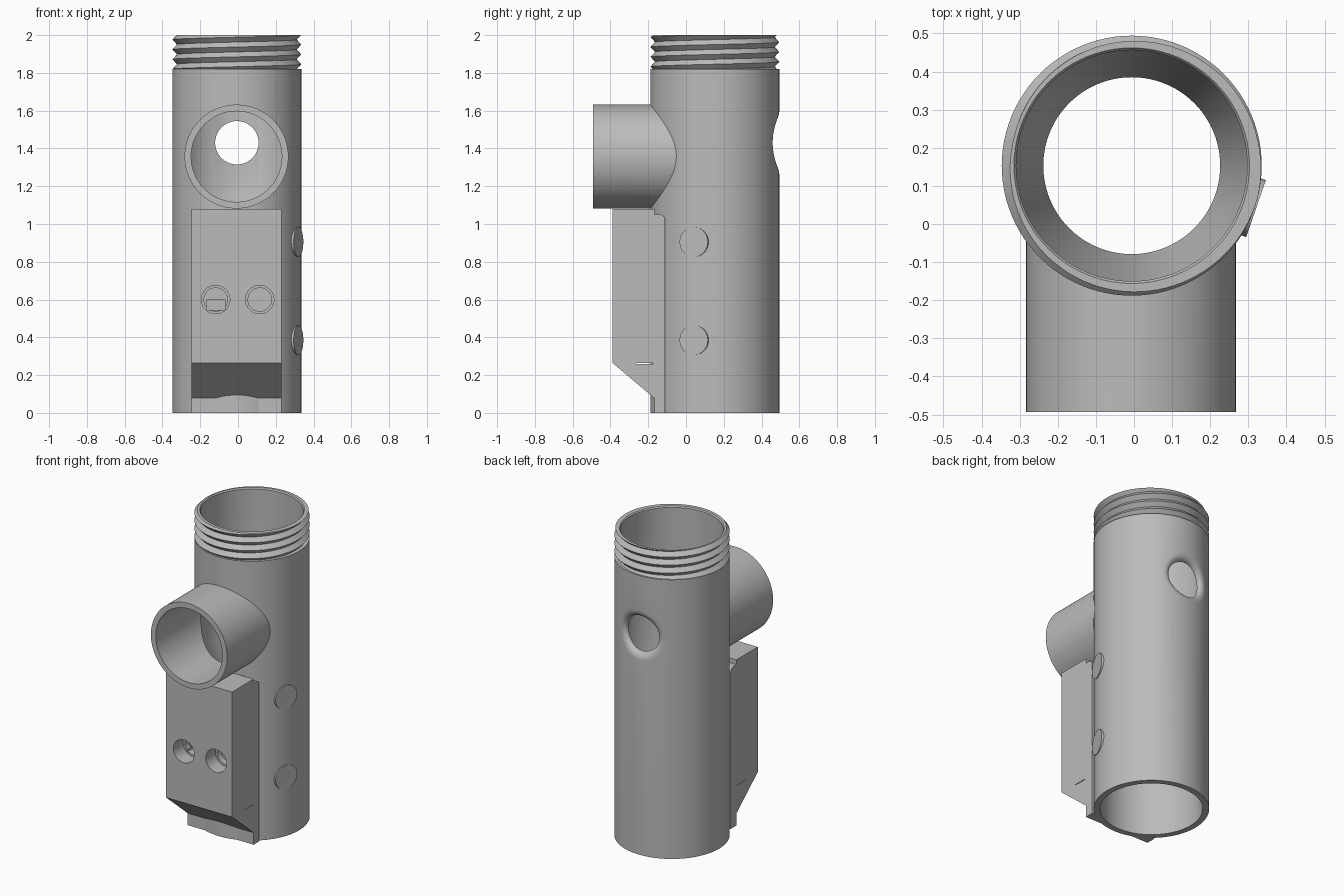
import bpy, bmesh, math
from mathutils import Matrix, Vector

if "Cube" in bpy.data.objects:
    bpy.data.objects.remove(bpy.data.objects["Cube"])

CX, CY, R, BORE = -0.006, 0.153, 0.341, 0.303   # main tube axis and radii
PX, PZ = -0.008, 1.357                          # side pipe axis
HZ = 1.43                                       # rear hole height
SEG = 96

grey = bpy.data.materials.new("plain grey")
grey.diffuse_color = (0.5, 0.5, 0.5, 1)
grey.use_nodes = True
grey.node_tree.nodes["Principled BSDF"].inputs["Base Color"].default_value = grey.diffuse_color


def finish(name, bm):
    bmesh.ops.remove_doubles(bm, verts=bm.verts, dist=1e-5)
    bmesh.ops.recalc_face_normals(bm, faces=bm.faces)
    me = bpy.data.meshes.new(name)
    bm.to_mesh(me)
    bm.free()
    me.materials.append(grey)
    ob = bpy.data.objects.new(name, me)
    bpy.context.collection.objects.link(ob)
    return ob


def loft(name, rings, loop=False):
    """Skin rings of points; cap the ends, or join last ring to first."""
    bm = bmesh.new()
    vs = [[bm.verts.new(p) for p in ring] for ring in rings]
    n = len(vs[0])
    pairs = list(zip(vs, vs[1:])) + ([(vs[-1], vs[0])] if loop else [])
    for a, b in pairs:
        for i in range(n):
            j = (i + 1) % n
            bm.faces.new((a[i], a[j], b[j], b[i]))
    if not loop:
        bm.faces.new(vs[0])
        bm.faces.new(vs[-1])
    return finish(name, bm)


def circle(r, z, n=SEG, m=Matrix()):
    return [m @ Vector((r * math.cos(2 * math.pi * i / n), r * math.sin(2 * math.pi * i / n), z))
            for i in range(n)]


def lathe(name, profile, m, n=SEG, loop=False):
    return loft(name, [circle(r, z, n, m) for r, z in profile], loop)


def extrude_x(name, pts, x0, x1):
    return loft(name, [[(x, y, z) for y, z in pts] for x in (x0, x1)])


def cut(ob, *cutters):
    for c in cutters:
        mod = ob.modifiers.new("cut", 'BOOLEAN')
        mod.operation, mod.solver, mod.object = 'DIFFERENCE', 'EXACT', c
        bpy.context.view_layer.objects.active = ob
        bpy.ops.object.modifier_apply(modifier=mod.name)


axis = Matrix.Translation((CX, CY, 0))


def along_y(x, z):
    """Local z runs along +y, through (x, z)."""
    return Matrix.Translation((x, 0, z)) @ Matrix.Rotation(-math.pi / 2, 4, 'X')


# cutters
pipe_bore = lathe("pipe_bore_cutter", [(0.24, -0.6), (0.24, CY)], along_y(PX, PZ))
core = lathe("core_cutter", [(0.322, -0.1), (0.322, 2.1)], axis)


def saddle_ring(r, depth):
    """Ring round the rear hole that follows the tube surface."""
    pts = []
    for i in range(64):
        a = 2 * math.pi * i / 64
        x = r * math.cos(a)
        pts.append((CX + x, CY + math.sqrt(R * R - x * x) - depth, HZ + r * math.sin(a)))
    return pts


flare = [(0.115 + 0.05 * (1 - math.cos(t)), 0.038 * (1 - math.sin(t)))
         for t in [math.pi / 2 * k / 6 for k in range(7)]]
rear_hole = loft("rear_hole_cutter", [saddle_ring(r, d) for r, d in
                                      [(0.115, 0.15)] + flare + [(0.167, -0.06)]])

# main tube with a narrowed throat
tube = lathe("main_tube", [(R, 0), (R, 1.82), (BORE, 1.82), (BORE, 1.05), (0.232, 0.9),
                           (0.232, 0.8), (BORE, 0.65), (BORE, 0)], axis, loop=True)
cut(tube, pipe_bore, rear_hole)

# threaded neck: helical ridge clipped to the neck height
Z0, Z1, PITCH, ROOT = 1.82, 2.0, 0.052, 0.317


def ridge_point(k, i):
    turn = i / SEG
    z = min(max(Z0 + PITCH * (k / 2 + turn - 1.5), Z0), Z1)
    phase = ((z - Z0) / PITCH - turn) % 1.0
    r = ROOT + (R - ROOT) * (1 - abs(2 * phase - 1))
    a = 2 * math.pi * turn
    return axis @ Vector((r * math.cos(a), r * math.sin(a), z))


bm = bmesh.new()
K = 11
rows = [[bm.verts.new(ridge_point(k, i)) for i in range(SEG + 1)] for k in range(K + 1)]
for k in range(K):
    for i in range(SEG):
        bm.faces.new((rows[k][i], rows[k][i + 1], rows[k + 1][i + 1], rows[k + 1][i]))
# neck rim and inner wall
inner = [[bm.verts.new(p) for p in circle(r, z, SEG, axis)]
         for r, z in ((0.309, Z1), (BORE, Z1 - 0.008), (BORE, Z0))]
for i in range(SEG):
    j = (i + 1) % SEG
    bm.faces.new((rows[K][i], rows[K][i + 1], inner[0][j], inner[0][i]))
    for a, b in zip(inner, inner[1:]):
        bm.faces.new((a[i], a[j], b[j], b[i]))
bmesh.ops.dissolve_degenerate(bm, dist=1e-6, edges=bm.edges)
neck = finish("threaded_neck", bm)

# side pipe facing the front
pipe = lathe("side_pipe", [(0.275, -0.493), (0.275, 0.05)], along_y(PX, PZ))
cut(pipe, pipe_bore, core)

# front housing and its round-topped backing plate
X0, X1 = -0.245, 0.23
housing = extrude_x("front_housing", [(-0.39, 1.08), (-0.39, 0.265), (-0.168, 0.078),
                                      (-0.168, 1.08)], X0, X1)
top = [(-0.14 + 0.03 * math.cos(a), 1.02 + 0.03 * math.sin(a))
       for a in [math.pi / 2 * k / 6 for k in range(7)]]
plate = extrude_x("backing_plate", [(-0.168, 0), (-0.11, 0)] + top + [(-0.168, 1.05)], X0, X1)
cut(plate, core)

# stepped screw holes, one with a deeper lower pocket, and a thin side slit
holes = [lathe("screw_hole_cutter", [(0.075, -0.45), (0.075, -0.29), (0.062, -0.29),
                                     (0.062, -0.25)], along_y(x, 0.6), 40)
         for x in (-0.118, 0.115)]
pocket = extrude_x("pocket_cutter", [(-0.3, 0.545), (-0.19, 0.545), (-0.19, 0.6), (-0.3, 0.6)],
                   -0.165, -0.07)
slit = extrude_x("slit_cutter", [(-0.265, 0.259), (-0.175, 0.259), (-0.175, 0.263),
                                 (-0.265, 0.263)], -0.4, 0.4)
cut(housing, *holes, pocket, slit)

# flat round pads on the right side
pads = []
for name, z in (("lower_pad", 0.385), ("upper_pad", 0.905)):
    m = (axis @ Matrix.Translation((0, 0, z)) @ Matrix.Rotation(math.radians(-19), 4, 'Z')
         @ Matrix.Rotation(math.pi / 2, 4, 'Y'))
    pads.append(lathe(name, [(0.079, 0.325), (0.079, 0.345)], m, 48))

# remove helpers, smooth the round parts
for c in [pipe_bore, core, rear_hole, pocket, slit] + holes:
    bpy.data.objects.remove(c)
for ob in [tube, neck, pipe, housing, plate] + pads:
    bpy.ops.object.select_all(action='DESELECT')
    ob.select_set(True)
    bpy.context.view_layer.objects.active = ob
    bpy.ops.object.shade_smooth_by_angle(angle=math.radians(30))
